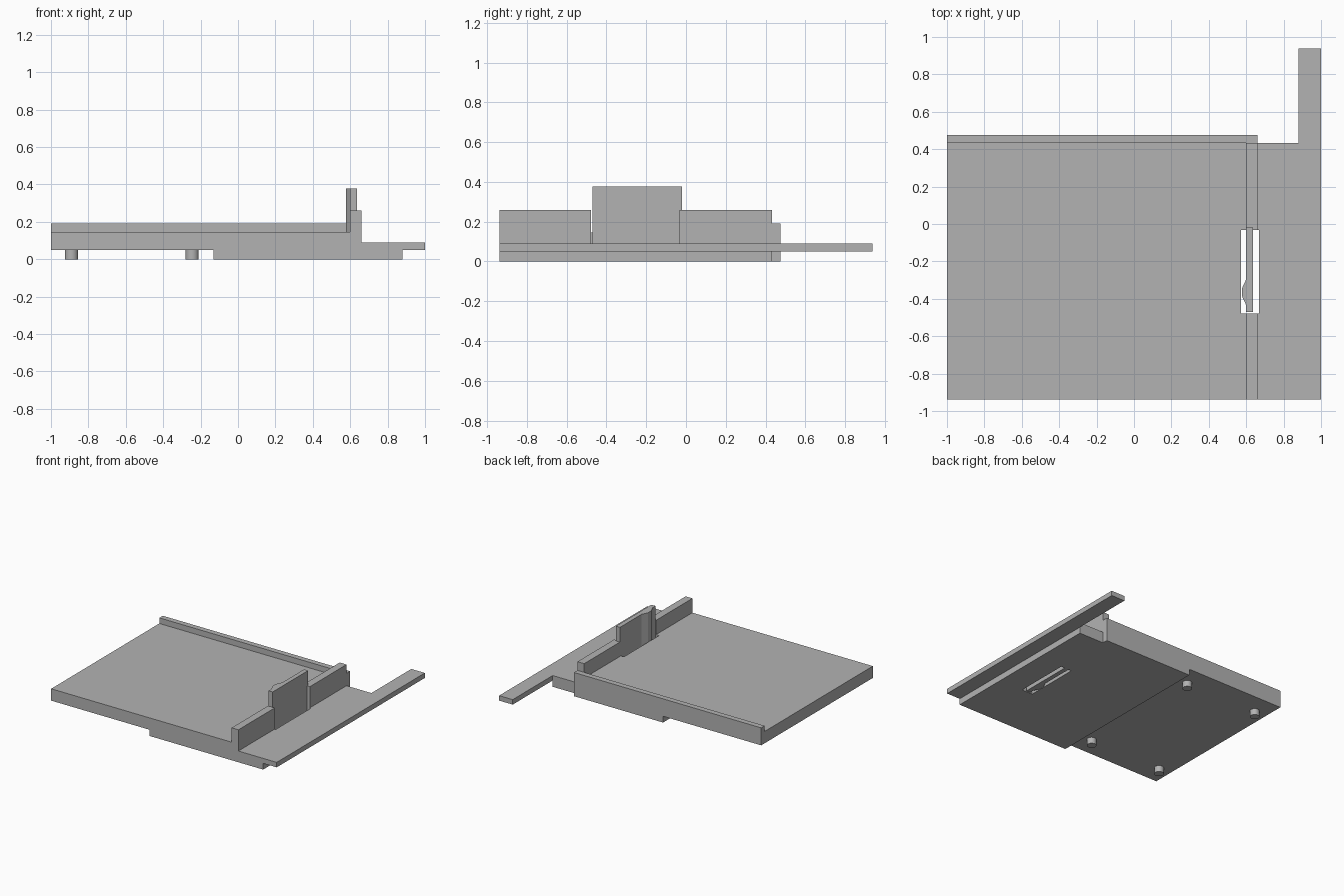
import bpy
import bmesh
from mathutils import Vector

cube = bpy.data.objects.get("Cube")
if cube:
    bpy.data.objects.remove(cube, do_unlink=True)

grey = bpy.data.materials.new("mid_grey")
grey.use_nodes = True
grey.diffuse_color = (0.45, 0.45, 0.45, 1)
grey.node_tree.nodes["Principled BSDF"].inputs["Base Color"].default_value = grey.diffuse_color


def prism(name, outline, axis, start, end):
    """Extrude an outline along y (outline is x, z) or along z (outline is x, y)."""
    def place(a, b):
        return Vector((a, start, b)) if axis == "y" else Vector((a, b, start))

    bm = bmesh.new()
    face = bm.faces.new([bm.verts.new(place(a, b)) for a, b in outline])
    grown = bmesh.ops.extrude_face_region(bm, geom=[face])["geom"]
    step = Vector((0, end - start, 0)) if axis == "y" else Vector((0, 0, end - start))
    bmesh.ops.translate(bm, vec=step, verts=[v for v in grown if isinstance(v, bmesh.types.BMVert)])
    bmesh.ops.recalc_face_normals(bm, faces=bm.faces)
    mesh = bpy.data.meshes.new(name)
    bm.to_mesh(mesh)
    bm.free()
    mesh.materials.append(grey)
    obj = bpy.data.objects.new(name, mesh)
    bpy.context.collection.objects.link(obj)
    return obj


def rectangle(x0, x1, y0, y1):
    return [(x0, y0), (x1, y0), (x1, y1), (x0, y1)]


FRONT, INNER, BACK, TIP = -0.938, 0.432, 0.476, 0.938
STEP = -0.13

# Tray with its stepped underside, upright fence and low side shelf
tray = prism("tray", [
    (-1, 0.05), (STEP, 0.05), (STEP, 0), (0.88, 0), (0.88, 0.05), (1, 0.05),
    (1, 0.09), (0.66, 0.09), (0.66, 0.26), (0.6, 0.26), (0.6, 0.145), (-1, 0.145),
], "y", FRONT, INNER)

# Slot through the fence and floor
cutter = prism("slot_cutter", rectangle(0.573, 0.669, -0.478, -0.032), "z", -0.1, 0.5)
cutter.hide_render = True
slot = tray.modifiers.new("slot", "BOOLEAN")
slot.operation = "DIFFERENCE"
slot.solver = "EXACT"
slot.object = cutter
bpy.context.view_layer.objects.active = tray
bpy.ops.object.modifier_apply(modifier=slot.name)
bpy.data.objects.remove(cutter, do_unlink=True)

# Raised lip along the back
prism("back_lip", [(-1, 0.05), (STEP, 0.05), (STEP, 0), (0.66, 0), (0.66, 0.19), (-1, 0.19)],
      "y", INNER, BACK)

# Arm reaching past the back
prism("side_arm", rectangle(0.88, 1, 0.05, 0.09), "y", INNER, TIP)

# Spring latch standing in the slot, with its catch bump
prism("latch", [
    (0.6, -0.47), (0.636, -0.47), (0.636, -0.02), (0.6, -0.02),
    (0.6, -0.295), (0.577, -0.345), (0.577, -0.385), (0.6, -0.435),
], "z", 0, 0.378)

# Round feet under the thin half
for x, side in ((-0.89, "outer"), (-0.245, "inner")):
    for y, end in ((-0.775, "front"), (0.315, "back")):
        bpy.ops.mesh.primitive_cylinder_add(vertices=32, radius=0.035, depth=0.05,
                                            location=(x, y, 0.025))
        foot = bpy.context.object
        foot.name = f"{end}_{side}_foot"
        foot.data.materials.append(grey)
        bpy.ops.object.shade_smooth_by_angle()
